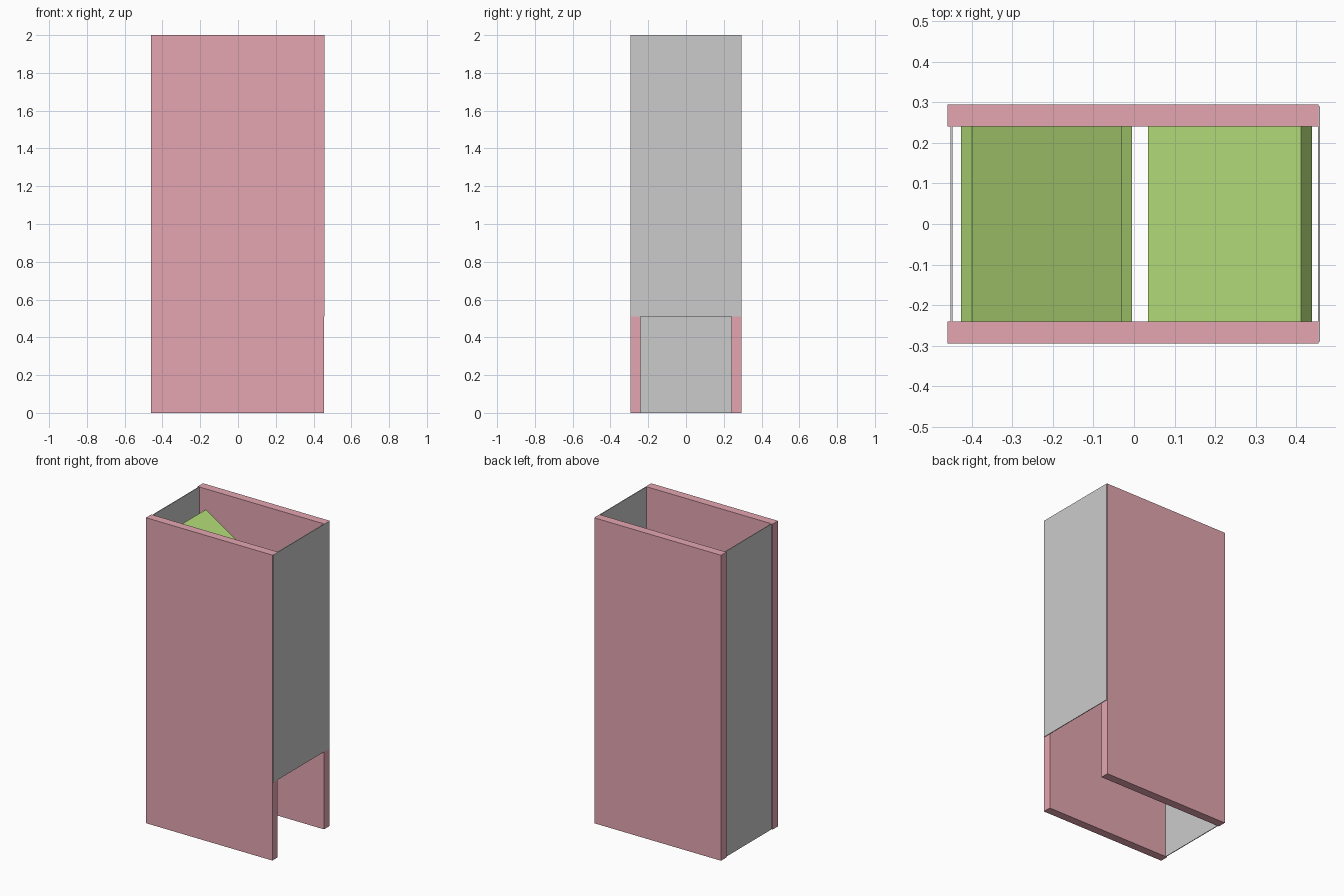
import bpy, bmesh, math

if "Cube" in bpy.data.objects:
    bpy.data.objects.remove(bpy.data.objects["Cube"])


def material(name, rgb):
    m = bpy.data.materials.new(name)
    m.diffuse_color = (*rgb, 1)
    m.use_nodes = True
    m.node_tree.nodes["Principled BSDF"].inputs["Base Color"].default_value = m.diffuse_color
    return m


def extrude_profile(name, profile, y0, y1, mat=None):
    """Solid made from an x-z profile extruded along y."""
    bm = bmesh.new()
    face = bm.faces.new([bm.verts.new((x, y0, z)) for x, z in profile])
    out = bmesh.ops.extrude_face_region(bm, geom=[face])
    moved = [v for v in out["geom"] if isinstance(v, bmesh.types.BMVert)]
    bmesh.ops.translate(bm, verts=moved, vec=(0, y1 - y0, 0))
    bmesh.ops.recalc_face_normals(bm, faces=bm.faces)
    mesh = bpy.data.meshes.new(name)
    bm.to_mesh(mesh)
    bm.free()
    ob = bpy.data.objects.new(name, mesh)
    bpy.context.collection.objects.link(ob)
    if mat:
        mesh.materials.append(mat)
    return ob


def box(name, x0, x1, y0, y1, z0, z1, mat=None):
    return extrude_profile(name, [(x0, z0), (x1, z0), (x1, z1), (x0, z1)], y0, y1, mat)


def baffle(name, x, z, run, side, mat):
    """Tilted plate; (x, z) is its upper top edge, side is +1 if it falls to the right."""
    a, t = math.radians(32.6), 0.05
    fall = run * math.tan(a)
    dx, dz = -side * t * math.sin(a), -t * math.cos(a)
    low = (x + side * run, z - fall)
    pts = [(x, z), low, (low[0] + dx, low[1] + dz), (x + dx, z + dz)]
    return extrude_profile(name, pts, -0.24, 0.24, mat)


pink = material("pink_board", (0.78, 0.38, 0.44))
green = material("green_board", (0.48, 0.76, 0.20))

# Thick front and back boards
box("front_board", -0.46, 0.455, -0.295, -0.24, 0, 2, pink)
box("back_board", -0.46, 0.455, 0.24, 0.295, 0, 2, pink)

# Thin end sheets; the right one stops above the outlet
box("left_sheet", -0.453, -0.448, -0.24, 0.24, 0, 2)
box("right_sheet", 0.454, 0.459, -0.29, 0.29, 0.51, 2)

# Zigzag baffles inside the chute
baffle("upper_baffle", -0.40, 1.865, 0.37, 1, green)
baffle("middle_baffle", 0.412, 1.365, 0.377, -1, green)
baffle("lower_baffle", -0.375, 0.865, 0.37, 1, green)
